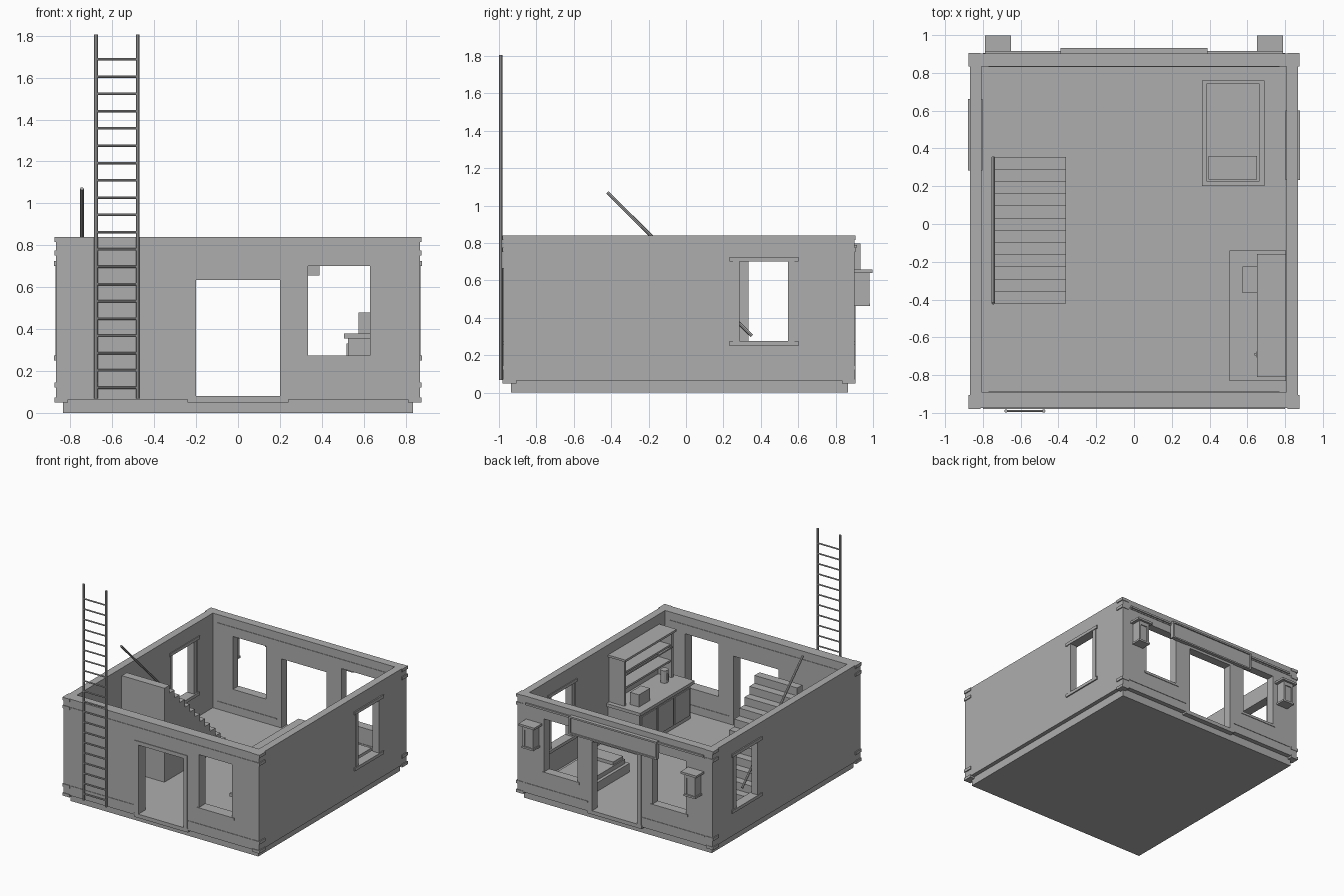
import bpy, bmesh, math
from mathutils import Matrix, Vector

if "Cube" in bpy.data.objects:
    bpy.data.objects.remove(bpy.data.objects["Cube"])

grey = bpy.data.materials.new("plain grey")
grey.use_nodes = True
grey.diffuse_color = (0.42, 0.42, 0.42, 1)
grey.node_tree.nodes["Principled BSDF"].inputs["Base Color"].default_value = (0.42, 0.42, 0.42, 1)


def finish(name, bm):
    mesh = bpy.data.meshes.new(name)
    bm.to_mesh(mesh)
    bm.free()
    mesh.materials.append(grey)
    obj = bpy.data.objects.new(name, mesh)
    bpy.context.scene.collection.objects.link(obj)
    return obj


def boxes(name, *spans):
    """One object from boxes given as (x0, x1, y0, y1, z0, z1)."""
    bm = bmesh.new()
    for x0, x1, y0, y1, z0, z1 in spans:
        centre = Matrix.Translation(((x0 + x1) / 2, (y0 + y1) / 2, (z0 + z1) / 2))
        size = Matrix.Diagonal((abs(x1 - x0), abs(y1 - y0), abs(z1 - z0), 1))
        bmesh.ops.create_cube(bm, size=1, matrix=centre @ size)
    return finish(name, bm)


def rod(name, a, b, radius, sides=8):
    a, b = Vector(a), Vector(b)
    turn = (b - a).to_track_quat('Z', 'Y').to_matrix().to_4x4()
    bm = bmesh.new()
    bmesh.ops.create_cone(bm, cap_ends=True, segments=sides, radius1=radius, radius2=radius,
                          depth=(b - a).length, matrix=Matrix.Translation((a + b) / 2) @ turn)
    return finish(name, bm)


def cut(obj, cutter):
    cutter.hide_render = True
    mod = obj.modifiers.new("cut", 'BOOLEAN')
    mod.operation, mod.solver, mod.object = 'DIFFERENCE', 'EXACT', cutter
    bpy.context.view_layer.update()
    graph = bpy.context.evaluated_depsgraph_get()
    mesh = bpy.data.meshes.new_from_object(obj.evaluated_get(graph))
    obj.modifiers.clear()
    obj.data = mesh
    bpy.data.objects.remove(cutter)


# Main dimensions
WX, FRONT, BACK = 0.868, -0.975, 0.902
IX, IN_FRONT, IN_BACK = 0.808, -0.89, 0.835
FLOOR, TOP = 0.08, 0.84
SILL, HEAD, DOOR_HEAD = 0.275, 0.70, 0.635
WIN = (0.335, 0.63)

# Foundation and walls
boxes("foundation", (-0.835, 0.835, -0.935, 0.865, 0, 0.07))
walls = boxes("walls", (-WX, WX, FRONT, BACK, 0.065, TOP))
cut(walls, boxes("room_cutter", (-IX, IX, IN_FRONT, IN_BACK, FLOOR, 1)))
cut(walls, boxes("opening_cutter",
                 (-0.2, 0.2, -1.1, -0.87, FLOOR, DOOR_HEAD),
                 (*WIN, -1.1, -0.87, SILL, HEAD),
                 (-0.2, 0.2, 0.82, 1.1, FLOOR, DOOR_HEAD),
                 (*WIN, 0.82, 1.1, SILL, HEAD),
                 (-WIN[1], -WIN[0], 0.82, 1.1, SILL, HEAD),
                 (0.79, 1.1, 0.25, 0.58, SILL, HEAD),
                 (-1.1, -0.79, 0.30, 0.64, SILL, HEAD)))

# Projecting corner blocks
blocks = []
for s in (-1, 1):
    for y0, y1 in ((-0.98, -0.905), (0.835, 0.906)):
        for z0, z1 in ((0.05, 0.073), (0.122, 0.146), (0.752, 0.776), (0.816, TOP)):
            blocks.append((s * 0.812, s * 0.876, y0, y1, z0, z1))
boxes("corner_blocks", *blocks)

# Side window frames with sill and lintel
for s, y0, y1, name in ((1, 0.25, 0.58, "left"), (-1, 0.30, 0.64, "right")):
    a, b = s * 0.802, s * 0.878
    boxes(name + "_window_frame",
          (a, b, y0 - 0.017, y1 + 0.022, SILL - 0.025, SILL),
          (a, b, y0 - 0.017, y1 + 0.022, HEAD, HEAD + 0.025),
          (s * 0.815, s * 0.872, y0, y0 + 0.035, SILL, HEAD),
          (s * 0.815, s * 0.872, y1 - 0.035, y1, SILL, HEAD))

# Horizontal bands on the front and back walls, outside and inside
for name, y, d, reach in (("front", FRONT, -0.004, 0.8), ("front_inner", IN_FRONT, 0.004, 0.77),
                          ("back", BACK, 0.004, 0.8), ("back_inner", IN_BACK, -0.004, 0.77)):
    boxes(name + "_bands",
          (-reach, reach, y, y + d, 0.765, 0.775),
          (-reach, -0.24, y, y + d, 0.135, 0.145),
          (0.24, reach, y, y + d, 0.135, 0.145))

# Door surrounds and thresholds
for name, y, d in (("front", FRONT, -0.005), ("back", BACK, 0.005)):
    boxes(name + "_door_surround",
          (-0.235, -0.2, y, y + d, FLOOR, DOOR_HEAD),
          (0.2, 0.235, y, y + d, FLOOR, DOOR_HEAD),
          (-0.235, 0.235, y, y + d, DOOR_HEAD, DOOR_HEAD + 0.03),
          (-0.24, 0.24, y - d * 8, y + d, 0.05, FLOOR))

# Window sills on the front and back
for name, y, d, x0, x1 in (("front", FRONT, -0.005, *WIN), ("back_left", BACK, 0.005, *WIN),
                           ("back_right", BACK, 0.005, -WIN[1], -WIN[0])):
    boxes(name + "_window_sill", (x0 - 0.02, x1 + 0.02, y, y + d, SILL - 0.02, SILL))

# Sign board with its rail, on the back
boxes("sign_rail", (-0.79, 0.79, BACK, 0.915, 0.775, 0.79))
boxes("sign_board", (-0.38, 0.38, BACK, 0.922, 0.665, 0.79),
      (-0.39, 0.39, BACK, 0.932, 0.655, 0.667),
      (-0.39, 0.39, BACK, 0.932, 0.785, 0.798),
      (-0.39, -0.378, BACK, 0.932, 0.667, 0.785),
      (0.378, 0.39, BACK, 0.932, 0.667, 0.785))

# Wall lanterns
for s, name in ((1, "left"), (-1, "right")):
    c = s * 0.72
    boxes(name + "_lantern",
          (c - 0.07, c + 0.07, BACK, 0.998, 0.64, 0.657),
          (c - 0.045, c + 0.045, BACK, 0.972, 0.475, 0.64),
          (c - 0.052, c + 0.052, BACK, 0.985, 0.462, 0.477),
          (c - 0.045, c - 0.03, 0.97, 0.98, 0.477, 0.64),
          (c + 0.03, c + 0.045, 0.97, 0.98, 0.477, 0.64),
          (c - 0.03, c + 0.03, 0.97, 0.98, 0.61, 0.64))

# Leaning ladder
for x, name in ((-0.678, "right"), (-0.478, "left")):
    rod(name + "_ladder_rail", (x, -0.99, 0.068), (x, -0.99, 1.805), 0.009)
for i in range(20):
    z = 0.12 + i * 0.0825
    rod("ladder_rung", (-0.678, -0.99, z), (-0.478, -0.99, z), 0.006)

# Solid staircase, a stepped profile pulled sideways
STEPS, Y0, Y1 = 12, 0.355, -0.42
run, rise = (Y1 - Y0) / STEPS, (TOP - 0.005 - FLOOR) / STEPS
profile = [(Y0, FLOOR)]
for i in range(STEPS):
    profile += [(Y0 + i * run, FLOOR + (i + 1) * rise), (Y0 + (i + 1) * run, FLOOR + (i + 1) * rise)]
profile.append((Y1, FLOOR))
bm = bmesh.new()
face = bm.faces.new([bm.verts.new((-0.74, y, z)) for y, z in profile])
side = bmesh.ops.extrude_face_region(bm, geom=[face])["geom"]
bmesh.ops.translate(bm, vec=(0.38, 0, 0), verts=[g for g in side if isinstance(g, bmesh.types.BMVert)])
bmesh.ops.recalc_face_normals(bm, faces=bm.faces)
finish("staircase", bm)
rod("handrail", (-0.745, 0.352, 0.303), (-0.745, -0.42, 1.07), 0.009)

# Counter with hutch shelves
boxes("counter", (0.525, 0.805, -0.81, -0.16, FLOOR, 0.355),
      (0.505, 0.805, -0.83, -0.14, 0.355, 0.38))
boxes("counter_panels", *[(0.518, 0.526, y, y + 0.19, 0.11, 0.33) for y in (-0.79, -0.58, -0.37)])
boxes("hutch", (0.79, 0.805, -0.79, -0.18, 0.38, 0.75),
      (0.67, 0.805, -0.795, -0.775, 0.38, 0.745),
      (0.67, 0.805, -0.195, -0.175, 0.38, 0.745),
      (0.65, 0.805, -0.81, -0.16, 0.745, 0.762),
      (0.68, 0.795, -0.78, -0.19, 0.505, 0.52),
      (0.68, 0.795, -0.78, -0.19, 0.63, 0.645))
rod("shelf_rail", (0.66, -0.77, 0.63), (0.66, -0.2, 0.63), 0.005)
boxes("counter_box", (0.575, 0.655, -0.365, -0.225, 0.38, 0.478))
rod("jug", (0.675, -0.69, 0.38), (0.675, -0.69, 0.48), 0.03, 12)
boxes("jug_handle", (0.637, 0.65, -0.696, -0.684, 0.405, 0.455))

# Bed
boxes("bed_frame", (0.36, 0.69, 0.2, 0.76, FLOOR, 0.15))
boxes("mattress", (0.385, 0.665, 0.225, 0.745, 0.15, 0.185))
boxes("pillow", (0.395, 0.65, 0.235, 0.36, 0.185, 0.21))
